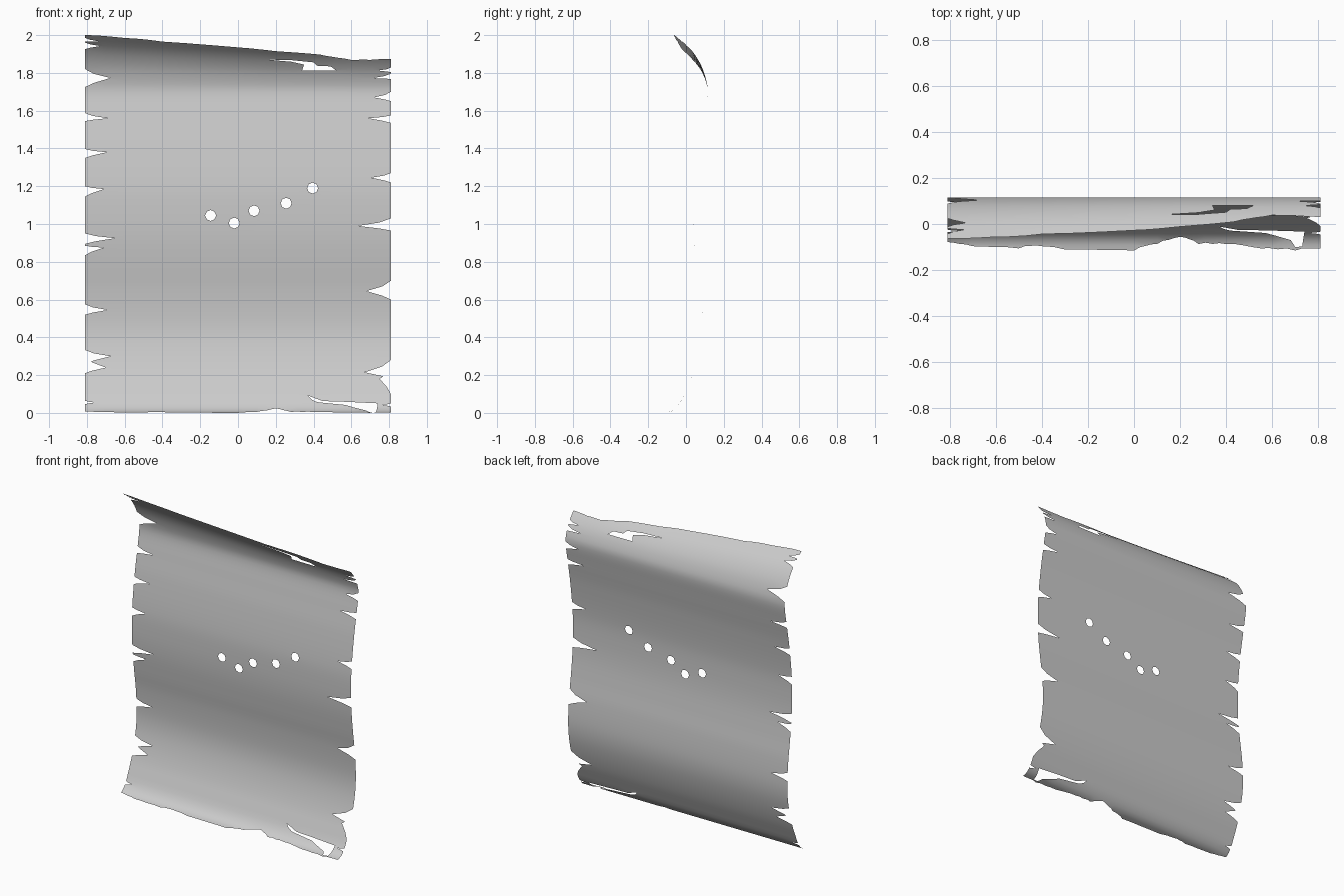
import bpy
import bmesh
import math
import random
from mathutils import Vector
from mathutils.geometry import delaunay_2d_cdt

random.seed(4)
if "Cube" in bpy.data.objects:
    bpy.data.objects.remove(bpy.data.objects["Cube"], do_unlink=True)

HALF_WIDTH = 0.81
CURL_START = 1.7

# Side profile of the hanging sheet: position along the cloth, depth, height
PROFILE = [
    (-.05, -.115, 0), (0, -.07, .012), (.06, -.03, .055), (.12, .0, .12),
    (.2, .033, .2), (.3, .063, .3), (.4, .082, .4), (.5, .087, .5),
    (.65, .077, .65), (.78, .059, .78), (.92, .043, .92), (1.05, .037, 1.05),
    (1.2, .04, 1.2), (1.42, .067, 1.42), (1.58, .096, 1.58), (1.7, .115, 1.7),
    (1.77, .105, 1.77), (1.85, .075, 1.85), (1.93, .02, 1.93), (2, -.062, 2),
]
# Ragged hems: sideways position, position along the cloth
TOP_HEM = [(-HALF_WIDTH, 2), (-.6, 1.995), (-.4, 1.985), (0, 1.972), (.2, 1.959),
           (.4, 1.944), (.5, 1.927), (.6, 1.908), (.7, 1.91), (HALF_WIDTH, 1.918)]
BOTTOM_HEM = [(-HALF_WIDTH, -.01), (-.7, -.03), (-.5, -.04), (-.4, -.03), (-.3, -.045),
              (0, -.05), (.1, -.02), (.2, .02), (.28, -.02), (.4, -.02),
              (.55, -.04), (.7, -.05), (HALF_WIDTH, -.04)]
# Side tears: upper end, lower end, tip position, tip height
LEFT_TEARS = [(1.985, 1.965, -.74, 1.97), (1.96, 1.925, -.73, 1.945),
              (1.82, 1.725, -.675, 1.775), (1.587, 1.545, -.69, 1.56),
              (1.397, 1.35, -.695, 1.38), (1.2, 1.145, -.71, 1.185),
              (.95, .895, -.65, .925), (.885, .835, -.71, .875),
              (.575, .52, -.69, .545), (.333, .26, -.675, .3),
              (.3, .21, -.7, .24), (.07, .05, -.76, .06)]
RIGHT_TEARS = [(1.86, 1.83, .74, 1.84), (1.82, 1.785, .71, 1.79),
               (1.7, 1.65, .72, 1.67), (1.575, 1.535, .69, 1.56),
               (1.27, 1.22, .705, 1.245), (1.03, .965, .635, .99),
               (.7, .6, .68, .645), (.28, .18, .67, .215),
               (.24, .1, .75, .18), (.055, .035, .76, .045)]
# Long rips near the two hems
TOP_RIP = [(.14, 1.905), (.28, 1.893), (.35, 1.875), (.34, 1.838), (.52, 1.838),
           (.49, 1.865), (.42, 1.868), (.4, 1.89), (.28, 1.903)]
BOTTOM_RIP = [(.37, .095), (.39, .075), (.42, .062), (.57, .045), (.68, 0), (.7, -.035),
              (.73, -.03), (.74, .055), (.57, .064), (.45, .068)]
HOLES = [(-.145, 1.045), (-.02, 1.005), (.085, 1.07), (.255, 1.11), (.395, 1.19)]


def smooth_profile(s):
    """Depth and height at a position along the cloth, by a smooth curve."""
    last = len(PROFILE) - 1
    i = 0
    while i < last - 1 and s > PROFILE[i + 1][0]:
        i += 1

    def tangent(k, axis):
        a, b = PROFILE[max(k - 1, 0)], PROFILE[min(k + 1, last)]
        return (b[axis] - a[axis]) / (b[0] - a[0])

    start, end = PROFILE[i], PROFILE[i + 1]
    span = end[0] - start[0]
    t = (s - start[0]) / span
    result = []
    for axis in (1, 2):
        rise = end[axis] - start[axis]
        m0, m1 = tangent(i, axis) * span, tangent(i + 1, axis) * span
        result.append(start[axis] + t * (m0 + t * (3 * rise - 2 * m0 - m1
                                                   + t * (m0 + m1 - 2 * rise))))
    return result


def bend(point):
    """Bend a flat point into the hanging shape; the top curl tightens to one side."""
    x, s = point
    depth, height = smooth_profile(s)
    if height > CURL_START:
        squash = 1 - .17 * min(x + .8, 1) - .05 * max(x - .2, 0)
        height = CURL_START + (height - CURL_START) * squash
    return x, depth, max(height, 0)


def ragged(points, pieces, amount):
    """Subdivide a hem and roughen it a little."""
    out = []
    for (xa, sa), (xb, sb) in zip(points, points[1:]):
        for k in range(pieces):
            t = k / pieces
            wobble = random.uniform(0, amount) if k else 0
            out.append((xa + (xb - xa) * t, sa + (sb - sa) * t + wobble))
    return out + [points[-1]]


def tear(upper, lower, tip_x, tip_s):
    """A flared notch cut from the side towards a narrow tip."""
    edge = math.copysign(HALF_WIDTH, tip_x)
    outside = edge * 1.03
    shoulder = edge + (tip_x - edge) * .35
    return [(outside, upper), (edge, upper),
            (shoulder, upper + (tip_s - upper) * .55), (tip_x, tip_s),
            (shoulder, lower + (tip_s - lower) * .45),
            (edge, lower), (outside, lower)]


def round_hole(x, s, radius=.029, sides=8):
    return [(x + radius * math.cos(math.tau * k / sides),
             s + radius * math.sin(math.tau * k / sides)) for k in range(sides)]


def contains(polygon, p):
    inside = False
    for a, b in zip(polygon, polygon[1:] + polygon[:1]):
        if (a[1] > p[1]) != (b[1] > p[1]):
            if p[0] < a[0] + (b[0] - a[0]) * (p[1] - a[1]) / (b[1] - a[1]):
                inside = not inside
    return inside


# Flat outline and everything torn out of it
outline = ragged(BOTTOM_HEM, 4, .008) + ragged(TOP_HEM, 3, .003)[::-1]
cutouts = [tear(*t) for t in LEFT_TEARS + RIGHT_TEARS]
cutouts += [round_hole(*h) for h in HOLES] + [TOP_RIP, BOTTOM_RIP]

points, edges = [], []


def add_path(path, closed=True):
    first = len(points)
    points.extend(Vector(p) for p in path)
    count = len(path)
    for k in range(count if closed else count - 1):
        edges.append((first + k, first + (k + 1) % count))


for shape in [outline] + cutouts:
    add_path(shape)

# Grid lines let the cloth bend smoothly
rows, columns = 80, 16
for k in range(rows + 1):
    s = -.0493 + 2.0481 * k / rows
    add_path([(-.9, s), (.9, s)], closed=False)
for k in range(1, columns):
    x = HALF_WIDTH * (2 * k / columns - 1) + .0013
    add_path([(x, -.1), (x, 2.1)], closed=False)

flat, _, triangles, *_ = delaunay_2d_cdt(points, edges, [], 0, 1e-5)

# Torn cloth sheet
bm = bmesh.new()
verts = [bm.verts.new(bend(p)) for p in flat]
for tri in triangles:
    centre = sum((flat[i] for i in tri), Vector((0, 0))) / len(tri)
    if contains(outline, centre) and not any(contains(c, centre) for c in cutouts):
        bm.faces.new([verts[i] for i in tri]).smooth = True
bmesh.ops.delete(bm, geom=[v for v in bm.verts if not v.link_faces], context='VERTS')
mesh = bpy.data.meshes.new("torn_cloth")
bm.to_mesh(mesh)
bm.free()

# Plain grey fabric
fabric = bpy.data.materials.new("grey_fabric")
fabric.use_nodes = True
grey = (.6, .6, .6, 1)
fabric.diffuse_color = grey
fabric.node_tree.nodes["Principled BSDF"].inputs["Base Color"].default_value = grey
mesh.materials.append(fabric)

cloth = bpy.data.objects.new("torn_cloth", mesh)
bpy.context.collection.objects.link(cloth)
